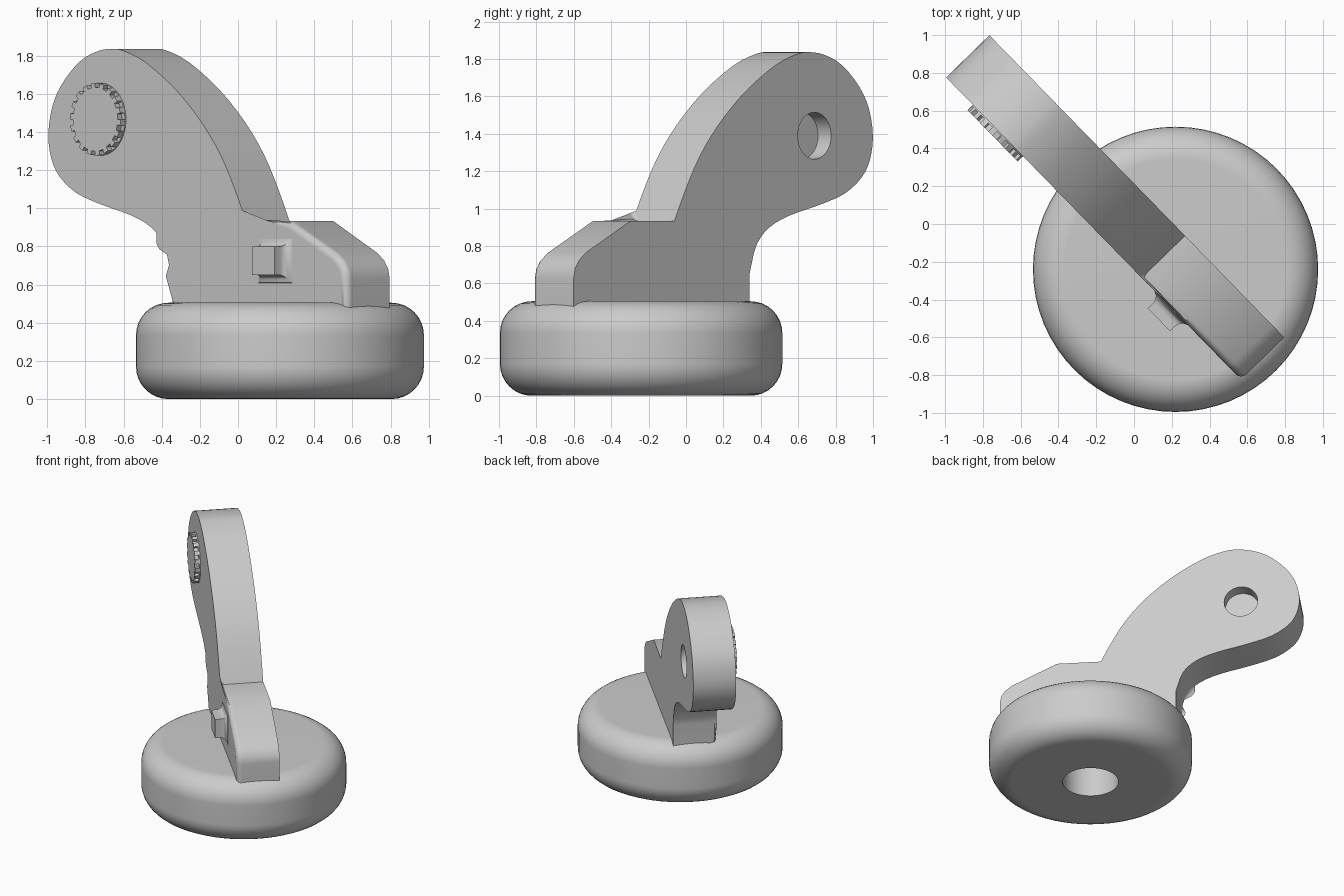
import bpy, bmesh, math
from mathutils import Matrix, Vector

if "Cube" in bpy.data.objects:
    bpy.data.objects.remove(bpy.data.objects["Cube"])

grey = bpy.data.materials.new("light grey")
grey.diffuse_color = (0.6, 0.6, 0.6, 1)
grey.use_nodes = True
grey.node_tree.nodes["Principled BSDF"].inputs["Base Color"].default_value = grey.diffuse_color

# Fork plane frame: local x runs along the plate, local y is up, local z is its front normal
A = math.radians(45.7)
c, s = math.cos(A), math.sin(A)
PLATE = Matrix(((c, 0, -s, 0), (-s, 0, -c, 0), (0, 1, 0, 0), (0, 0, 0, 1)))


def finish(name, bm, matrix=None):
    bmesh.ops.recalc_face_normals(bm, faces=bm.faces)
    if matrix:
        bm.transform(matrix)
    me = bpy.data.meshes.new(name)
    bm.to_mesh(me)
    bm.free()
    me.materials.append(grey)
    ob = bpy.data.objects.new(name, me)
    bpy.context.collection.objects.link(ob)
    return ob


def smooth(ob, angle=35):
    bpy.ops.object.select_all(action='DESELECT')
    ob.select_set(True)
    bpy.context.view_layer.objects.active = ob
    bpy.ops.object.shade_smooth_by_angle(angle=math.radians(angle))
    ob.modifiers.new("Weighted", 'WEIGHTED_NORMAL').keep_sharp = True


def loft(name, loops, bevel=0):
    """Join equal loops of local points, cap both ends, optionally round the last rim."""
    bm = bmesh.new()
    rings = [[bm.verts.new(p) for p in lp] for lp in loops]
    n = len(rings[0])
    for a, b in zip(rings, rings[1:]):
        for i in range(n):
            j = (i + 1) % n
            bm.faces.new((a[i], a[j], b[j], b[i]))
    bm.faces.new(rings[0][::-1])
    front = bm.faces.new(rings[-1])
    if bevel:
        bmesh.ops.bevel(bm, geom=list(front.edges), offset=bevel, segments=4,
                        profile=0.5, affect='EDGES', clamp_overlap=True)
    return finish(name, bm, PLATE)


def prism(name, pts, n0, n1, bevel=0):
    return loft(name, [[(x, z, n) for x, z in pts] for n in (n0, n1)], bevel)


def circle(cx, cz, r, n):
    return [(cx + r * math.cos(2 * math.pi * i / n), cz + r * math.sin(2 * math.pi * i / n))
            for i in range(n)]


def spline(pts, steps=3):
    """Catmull-Rom curve through the points."""
    p = [Vector(q) for q in pts]
    p = [2 * p[0] - p[1]] + p + [2 * p[-1] - p[-2]]
    out = []
    for a, b, d, e in zip(p, p[1:], p[2:], p[3:]):
        for k in range(steps):
            t = k / steps
            q = 0.5 * (2 * b + (d - a) * t + (2 * a - 5 * b + 4 * d - e) * t * t
                       + (3 * b - a - 3 * d + e) * t ** 3)
            out.append(tuple(q))
    return out + [tuple(p[-2])]


# Wheel: lathed rounded disc with a blind socket underneath
R, H, F = 0.755, 0.505, 0.17
prof = [(0, 0.35), (0.207, 0.35), (0.207, 0)]
for cz, start in ((F, -90), (H - F, 0)):
    for k in range(9):
        a = math.radians(start + 90 * k / 8)
        prof.append((R - F + F * math.cos(a), cz + F * math.sin(a)))
prof.append((0, H))
bm = bmesh.new()
vs = [bm.verts.new((r, 0, z)) for r, z in prof]
es = [bm.edges.new(e) for e in zip(vs, vs[1:])]
bmesh.ops.spin(bm, geom=vs + es, axis=(0, 0, 1), cent=(0, 0, 0), angle=2 * math.pi, steps=64)
bmesh.ops.remove_doubles(bm, verts=bm.verts, dist=1e-4)
smooth(finish("round_base", bm, Matrix.Translation((0.22, -0.24, 0))))

# Arm with toe: one side profile, front rim rounded
arm_curve = spline([(0.233, 0.934), (0.15, 1.10), (0.046, 1.276), (-0.097, 1.449),
                    (-0.292, 1.622), (-0.517, 1.764), (-0.68, 1.825), (-0.78, 1.837),
                    (-0.896, 1.82), (-1.023, 1.765), (-1.15, 1.65), (-1.222, 1.53),
                    (-1.25, 1.385), (-1.227, 1.26), (-1.165, 1.166), (-1.038, 1.08),
                    (-0.851, 1.02), (-0.627, 0.963), (-0.478, 0.90), (-0.38, 0.805),
                    (-0.328, 0.65)])
toe = [(-0.328, 0.45), (0.985, 0.45), (0.985, 0.63), (0.975, 0.68), (0.945, 0.725),
       (0.893, 0.766), (0.56, 0.934)]
arm = prism("arm", arm_curve + toe, -0.15, 0.17, bevel=0.04)

# Blind pivot hole in the back of the arm
cutter = prism("hole_cutter", circle(-0.813, 1.39, 0.125, 40), -0.3, -0.05)
cutter.hide_render = True
bpy.context.view_layer.objects.active = arm
cut = arm.modifiers.new("Hole", 'BOOLEAN')
cut.object, cut.operation, cut.solver = cutter, 'DIFFERENCE', 'EXACT'
bpy.ops.object.modifier_apply(modifier=cut.name)
bpy.data.objects.remove(cutter)
smooth(arm)

# Toothed hub on the front of the arm
prism_base = prism("hub_base", circle(-0.857, 1.467, 0.19, 48), 0.14, 0.178)
smooth(prism_base)
gear = []
TEETH = 18
for i in range(TEETH):
    for f, r in ((0.0, 0.168), (0.5, 0.168), (0.5, 0.19), (1.0, 0.19)):
        a = 2 * math.pi * (i + f) / TEETH
        gear.append((-0.857 + r * math.cos(a), 1.467 + r * math.sin(a)))
prism("toothed_hub", gear, 0.15, 0.21)

# Small flared lug on the toe
lug = []
for n, g in ((0.15, 0.045), (0.172, 0.04), (0.18, 0.02), (0.195, 0.006), (0.215, 0), (0.26, 0)):
    x0, x1, z0, z1 = 0.37 - g, 0.54 + g, 0.65 - g, 0.80 + g
    lug.append([(x0, z0, n), (x1, z0, n), (x1, z1, n), (x0, z1, n)])
smooth(loft("lug", lug), 50)
